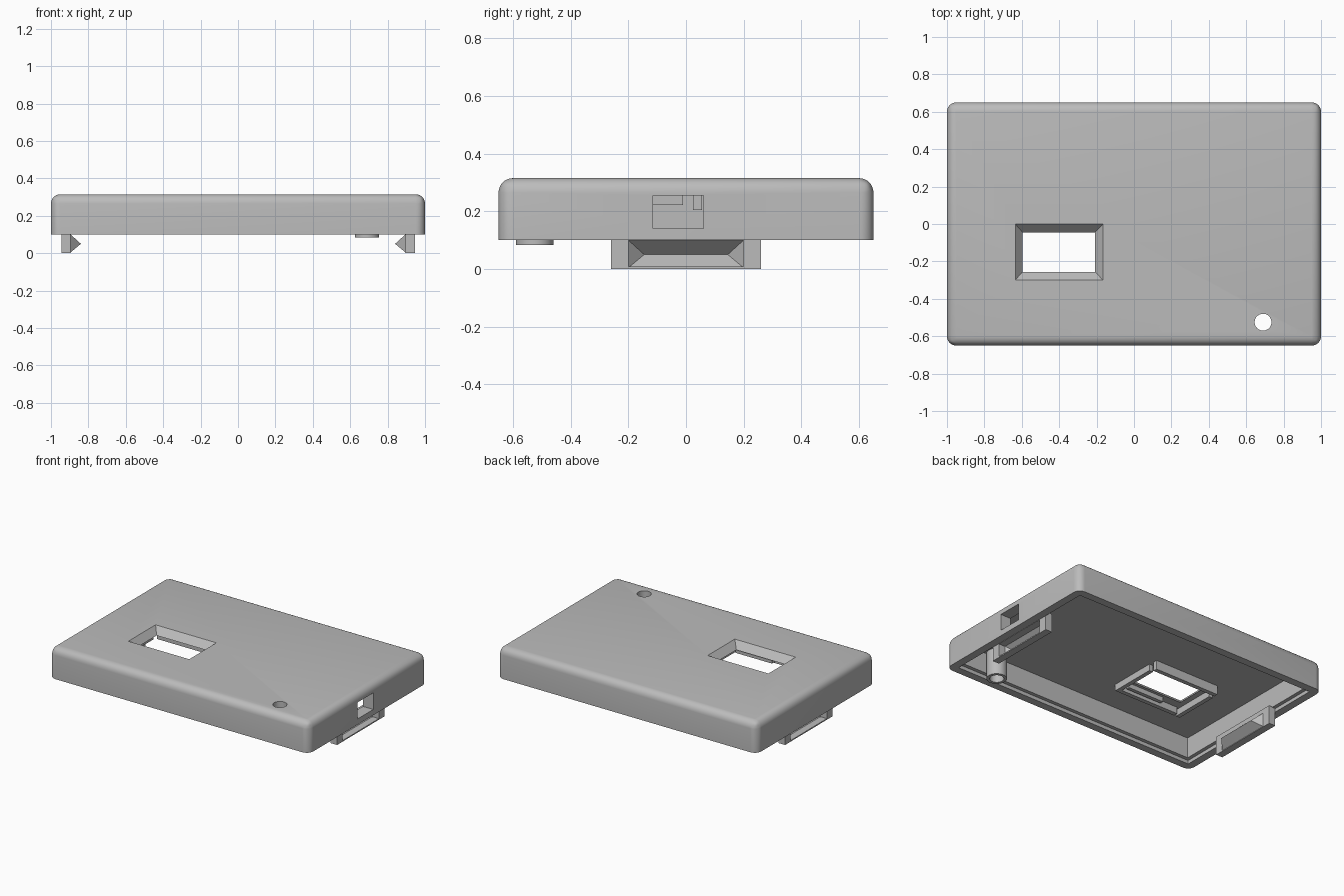
import bpy, bmesh, math

cube = bpy.data.objects.get("Cube")
if cube:
    bpy.data.objects.remove(cube, do_unlink=True)

grey = bpy.data.materials.new("plain_grey")
grey.use_nodes = True
COLOUR = (0.5, 0.5, 0.5, 1)
grey.diffuse_color = COLOUR
grey.node_tree.nodes["Principled BSDF"].inputs["Base Color"].default_value = COLOUR


def add(name, bm):
    bmesh.ops.recalc_face_normals(bm, faces=bm.faces)
    mesh = bpy.data.meshes.new(name)
    bm.to_mesh(mesh)
    bm.free()
    mesh.materials.append(grey)
    ob = bpy.data.objects.new(name, mesh)
    bpy.context.collection.objects.link(ob)
    return ob


def rect(bm, x0, x1, y0, y1, z):
    return [bm.verts.new(p) for p in ((x0, y0, z), (x1, y0, z), (x1, y1, z), (x0, y1, z))]


def frustum_mesh(low, z0, high, z1):
    bm = bmesh.new()
    a, b = rect(bm, *low, z0), rect(bm, *high, z1)
    bm.faces.new(a[::-1])
    bm.faces.new(b)
    for i in range(4):
        j = (i + 1) % 4
        bm.faces.new((a[i], a[j], b[j], b[i]))
    return bm


def box(name, x0, x1, y0, y1, z0, z1):
    r = (x0, x1, y0, y1)
    return add(name, frustum_mesh(r, z0, r, z1))


def cylinder(name, x, y, r, z0, z1):
    bm = bmesh.new()
    bmesh.ops.create_cone(bm, cap_ends=True, segments=40, radius1=r, radius2=r, depth=z1 - z0)
    bmesh.ops.translate(bm, verts=bm.verts, vec=(x, y, (z0 + z1) / 2))
    return add(name, bm)


def activate(ob):
    bpy.ops.object.select_all(action='DESELECT')
    ob.select_set(True)
    bpy.context.view_layer.objects.active = ob


def cut(ob, cutter):
    cutter.hide_render = True
    mod = ob.modifiers.new("cut", 'BOOLEAN')
    mod.operation, mod.solver, mod.object = 'DIFFERENCE', 'EXACT', cutter
    activate(ob)
    bpy.ops.object.modifier_apply(modifier=mod.name)
    bpy.data.objects.remove(cutter, do_unlink=True)


RIM, TOP, CEIL = 0.1, 0.315, 0.268

# lid with rounded top and vertical edges
outline = (-1, 1, -0.65, 0.65)
bm = frustum_mesh(outline, RIM, outline, TOP)
edges = [e for e in bm.edges if max(v.co.z for v in e.verts) > RIM + 0.01]
bmesh.ops.bevel(bm, geom=edges, offset=0.05, segments=8, profile=0.5, affect='EDGES')
lid = add("lid_shell", bm)

# hollow inside, with a stepped lip along the rim
for inset, z in ((0.055, 0.125), (0.08, CEIL)):
    cut(lid, box("cavity_cutter", inset - 1, 1 - inset, inset - 0.65, 0.65 - inset, 0.05, z))

# tapered window through the top
cut(lid, add("window_cutter", frustum_mesh(
    (-0.587, -0.218, -0.246, -0.054), CEIL - 0.01, (-0.643, -0.157, -0.309, 0.009), TOP + 0.01)))

# side port
cut(lid, box("port_cutter", 0.85, 1.1, -0.115, 0.06, 0.14, 0.255))

# hollow boss under the button hole
BX, BY = 0.69, -0.525
boss = cylinder("button_boss", BX, BY, 0.065, 0.083, CEIL + 0.005)
for part in (lid, boss):
    cut(part, cylinder("hole_cutter", BX, BY, 0.045, 0, 0.4))
for part in (lid, boss):
    activate(part)
    bpy.ops.object.shade_smooth_by_angle(angle=math.radians(30))

# retaining frame around the window, open at its corners
FZ = CEIL + 0.002
box("frame_back", -0.64, -0.14, 0.025, 0.055, 0.205, FZ)
box("frame_front", -0.62, -0.16, -0.345, -0.315, 0.222, FZ)
box("frame_right", -0.665, -0.635, -0.345, -0.02, 0.222, FZ)
box("frame_left", -0.165, -0.135, -0.345, -0.01, 0.222, FZ)
box("frame_ledge", -0.47, -0.19, -0.3, -0.275, 0.235, FZ)

# clips at both ends: two posts joined by a folded, inward pointing catch
for side, s in (("left", 1), ("right", -1)):
    xs = sorted((s * 0.895, s * 0.945))
    for end, t in (("back", 1), ("front", -1)):
        ys = sorted((t * 0.2, t * 0.26))
        box(f"clip_post_{side}_{end}", *xs, *ys, 0, 0.13)
    box(f"clip_bottom_{side}", *xs, -0.2, 0.2, 0, 0.008)
    box(f"clip_top_{side}", *xs, -0.2, 0.2, 0.098, 0.13)
    bm = bmesh.new()
    low, high = [[bm.verts.new((s * 0.895, y, z)) for y in (-0.2, 0.2)] for z in (0.004, 0.1)]
    tip = [bm.verts.new((s * 0.84, y, 0.05)) for y in (-0.145, 0.145)]
    bm.faces.new((low[0], low[1], tip[1], tip[0]))
    bm.faces.new((tip[0], tip[1], high[1], high[0]))
    for i in (0, 1):
        bm.faces.new((low[i], tip[i], high[i]))
    add(f"clip_catch_{side}", bm)
